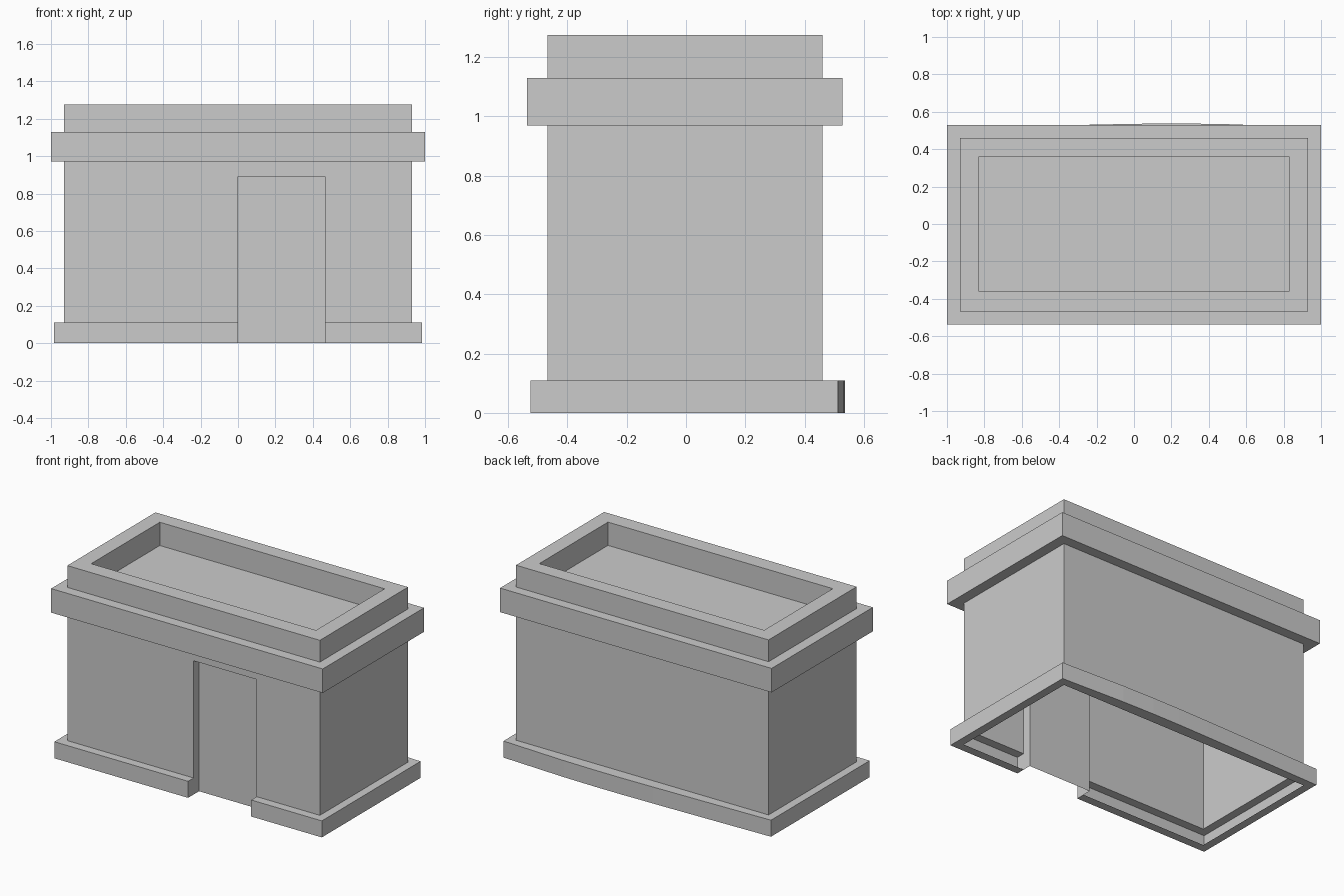
import bpy
import bmesh

cube = bpy.data.objects.get("Cube")
if cube:
    bpy.data.objects.remove(cube, do_unlink=True)

stone = bpy.data.materials.new("grey stone")
stone.use_nodes = True
GREY = (0.6, 0.6, 0.6, 1)
stone.diffuse_color = GREY
stone.node_tree.nodes["Principled BSDF"].inputs["Base Color"].default_value = GREY

# Main dimensions: (half width, front y, back y) of each plan rectangle
BODY = (0.93, -0.467, 0.46)
BASE = (0.985, -0.525, 0.513)
TRIM = (1.0, -0.537, 0.528)
INNER = (0.828, -0.362, 0.36)
DOOR_L, DOOR_R, DOOR_Y, DOOR_TOP = 0.0, 0.465, -0.41, 0.89
BASE_TOP, TRIM_LOW, TRIM_TOP, TOP, ROOF = 0.11, 0.97, 1.13, 1.275, 1.12
# Slight outward bow of the plinth at the back: (x, extra y)
BOW = [(0.53, 0.02), (0.3, 0.024), (0.1, 0.024), (-0.13, 0.02), (-0.5, 0.012)]


def finish(name, bm):
    mesh = bpy.data.meshes.new(name)
    bm.to_mesh(mesh)
    bm.free()
    mesh.materials.append(stone)
    obj = bpy.data.objects.new(name, mesh)
    bpy.context.collection.objects.link(obj)
    return obj


def ring(bm, plan, z):
    """Plan outline, counter-clockwise; its second edge spans the doorway."""
    x, front, back = plan
    pts = [(-x, front), (DOOR_L, front), (DOOR_R, front), (x, front), (x, back)]
    pts += [(bx, back + (dy if plan is BASE else 0)) for bx, dy in BOW]
    pts.append((-x, back))
    return [bm.verts.new((px, py, z)) for px, py in pts]


def shell(name, levels, doorway=(), cap=False):
    """Skin successive outlines; bands listed in doorway stay open at the door."""
    bm = bmesh.new()
    rings = [ring(bm, plan, z) for plan, z in levels]
    for band, (low, high) in enumerate(zip(rings, rings[1:])):
        for i in range(len(low)):
            j = (i + 1) % len(low)
            if i == 1 and band in doorway:
                continue
            bm.faces.new((low[i], low[j], high[j], high[i]))
    if cap:
        bm.faces.new(rings[-1])
    return finish(name, bm)


# Plinth, open towards the hollow interior
shell("plinth", [(BODY, 0), (BASE, 0), (BASE, BASE_TOP), (BODY, BASE_TOP)],
      doorway=(0, 1, 2))
# Walls
shell("walls", [(BODY, BASE_TOP), (BODY, DOOR_TOP), (BODY, TRIM_LOW)], doorway=(0,))
# Projecting band
shell("cornice", [(BODY, TRIM_LOW), (TRIM, TRIM_LOW), (TRIM, TRIM_TOP), (BODY, TRIM_TOP)])
# Parapet with sunken roof
shell("parapet_roof", [(BODY, TRIM_TOP), (BODY, TOP), (INNER, TOP), (INNER, ROOF)], cap=True)

# Recessed doorway: back panel, soffit, jambs and plinth ends
bm = bmesh.new()


def quad(*points):
    bm.faces.new([bm.verts.new(p) for p in points])


def jamb(x, front, back, top, flip):
    pts = [(x, front, 0), (x, back, 0), (x, back, top), (x, front, top)]
    quad(*(reversed(pts) if flip else pts))


quad((DOOR_L, DOOR_Y, 0), (DOOR_R, DOOR_Y, 0),
     (DOOR_R, DOOR_Y, DOOR_TOP), (DOOR_L, DOOR_Y, DOOR_TOP))
quad((DOOR_L, DOOR_Y, DOOR_TOP), (DOOR_R, DOOR_Y, DOOR_TOP),
     (DOOR_R, BODY[1], DOOR_TOP), (DOOR_L, BODY[1], DOOR_TOP))
for x, flip in ((DOOR_L, False), (DOOR_R, True)):
    jamb(x, BODY[1], DOOR_Y, DOOR_TOP, flip)
    jamb(x, BASE[1], BODY[1], BASE_TOP, flip)
finish("doorway", bm)
